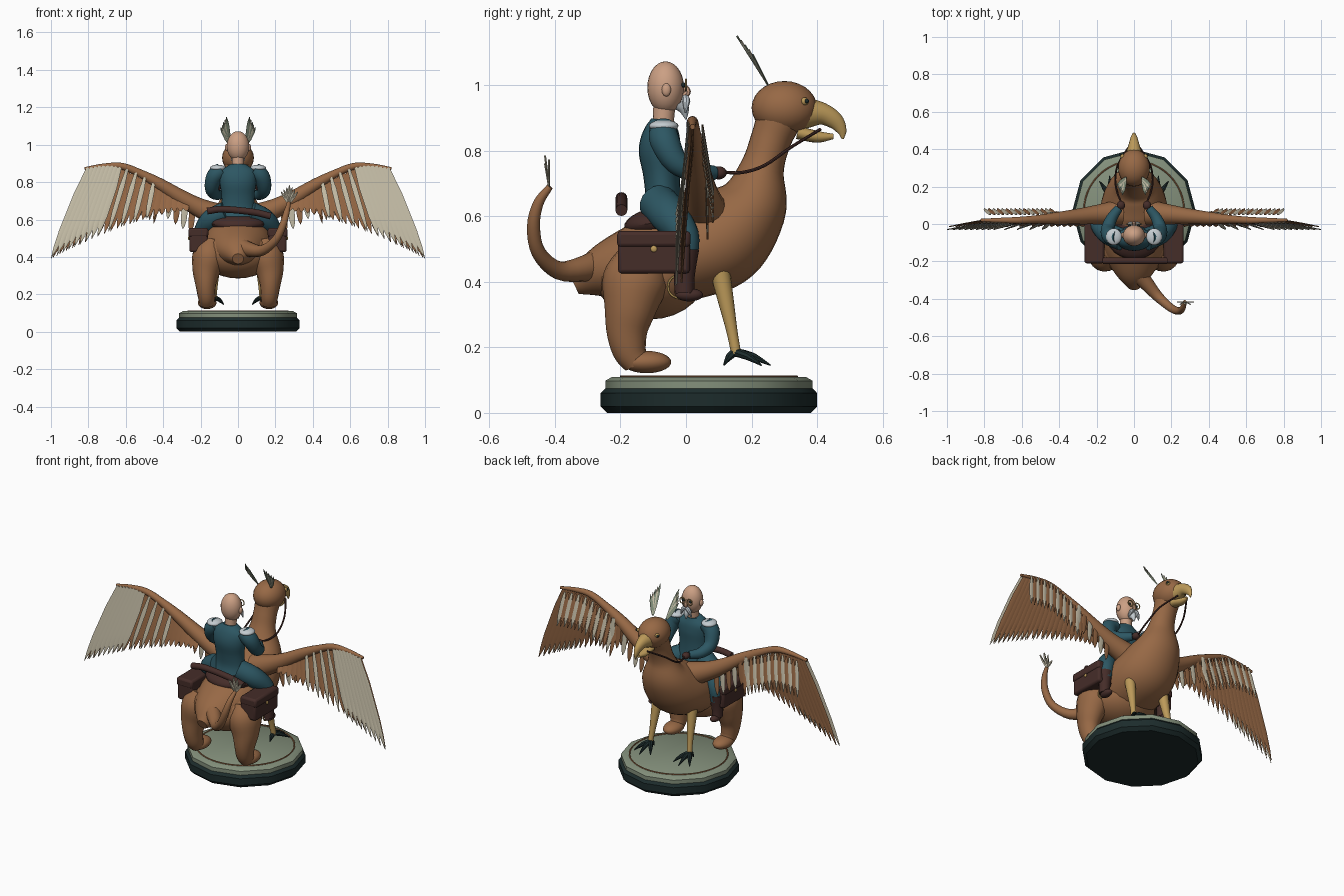
import bpy, bmesh, math
from mathutils import Vector, Matrix

cube = bpy.data.objects.get("Cube")
if cube:
    bpy.data.objects.remove(cube, do_unlink=True)


def material(name, r, g, b):
    m = bpy.data.materials.new(name)
    m.use_nodes = True
    m.diffuse_color = (r, g, b, 1)
    m.node_tree.nodes["Principled BSDF"].inputs["Base Color"].default_value = (r, g, b, 1)
    return m


BROWN = material("brown hide", .31, .14, .06)
LEATHER = material("dark leather", .06, .026, .022)
TEAL = material("teal cloth", .026, .095, .125)
SKIN = material("skin", .60, .35, .23)
CREAM = material("cream feather", .58, .53, .40)
DARK = material("dark slate", .012, .025, .025)
SAGE = material("sage stone", .23, .28, .20)
GOLD = material("horn yellow", .50, .32, .10)
SILVER = material("silver", .55, .60, .63)

X, Y, Z = Vector((1, 0, 0)), Vector((0, 1, 0)), Vector((0, 0, 1))


def smooth_path(pts, sub):
    """Catmull-Rom resampling of points that carry position and two radii."""
    v = [Vector(p) for p in pts]
    v = [v[0] * 2 - v[1]] + v + [v[-1] * 2 - v[-2]]
    out = []
    for a, b, c, d in zip(v, v[1:], v[2:], v[3:]):
        for k in range(sub):
            t = k / sub
            out.append((b * 2 + (c - a) * t + (a * 2 - b * 5 + c * 4 - d) * t * t
                        + (b * 3 - a - c * 3 + d) * t ** 3) * .5)
    return out + [v[-2]]


def loft(bm, pts, ref=X, n=16, sub=4, index=0):
    """Tube through (x, y, z, side radius, other radius)."""
    pts = smooth_path([p if len(p) == 5 else (*p, p[3]) for p in pts], sub)
    pos = [Vector(p[:3]) for p in pts]
    rings = []
    for i, p in enumerate(pts):
        t = (pos[min(i + 1, len(pos) - 1)] - pos[max(i - 1, 0)]).normalized()
        side = (ref - t * ref.dot(t)).normalized()
        up = side.cross(t)
        rings.append([bm.verts.new(pos[i] + side * p[3] * math.cos(a) + up * p[4] * math.sin(a))
                      for a in (math.tau * k / n for k in range(n))])
    faces = [bm.faces.new((r[k], r[(k + 1) % n], s[(k + 1) % n], s[k]))
             for r, s in zip(rings, rings[1:]) for k in range(n)]
    faces += [bm.faces.new(rings[0]), bm.faces.new(rings[-1])]
    for f in faces:
        f.material_index = index


def feather(bm, base, tip, width, index=0):
    base, tip = Vector(base), Vector(tip)
    shape = ((0, .5), (.3, 1), (.7, .9), (.88, .55), (1, .04))
    loft(bm, [(*base.lerp(tip, t), width * w, .003) for t, w in shape], n=4, sub=1, index=index)


def finish(bm, name, *mats):
    bmesh.ops.recalc_face_normals(bm, faces=bm.faces)
    me = bpy.data.meshes.new(name)
    bm.to_mesh(me)
    bm.free()
    for m in mats:
        me.materials.append(m)
    ob = bpy.data.objects.new(name, me)
    bpy.context.collection.objects.link(ob)
    return ob


def tube(name, mat, pts, **kw):
    bm = bmesh.new()
    loft(bm, pts, **kw)
    return finish(bm, name, mat)


def ball(name, mat, loc, size, tilt=0):
    bm = bmesh.new()
    m = Matrix.Translation(loc) @ Matrix.Rotation(tilt, 4, 'X') @ Matrix.Diagonal((*size, 1))
    bmesh.ops.create_uvsphere(bm, u_segments=24, v_segments=14, radius=1, matrix=m)
    return finish(bm, name, mat)


def box(name, mat, loc, size, bevel):
    bm = bmesh.new()
    bmesh.ops.create_cube(bm, size=1, matrix=Matrix.Translation(loc) @ Matrix.Diagonal((*size, 1)))
    ob = finish(bm, name, mat)
    mod = ob.modifiers.new("bevel", 'BEVEL')
    mod.width, mod.segments = bevel, 2
    return ob


def ring(name, mat, loc, radius, thick, n=24, rot=(0, 0, 0)):
    bpy.ops.mesh.primitive_torus_add(location=loc, rotation=rot, major_radius=radius,
                                     minor_radius=thick, major_segments=n, minor_segments=6)
    bpy.context.object.name = name
    bpy.context.object.data.materials.append(mat)


# Display base: twelve-sided stepped disc with an inlaid ring
def disc(name, mat, profile):
    tube(name, mat, [(0, .07, z, r) for r, z in profile], n=12, sub=1)


disc("base_plinth", DARK, [(.31, 0), (.33, .02), (.33, .06), (.315, .076)])
disc("base_top", SAGE, [(.316, .075), (.316, .098), (.295, .11)])
ring("base_ring", BROWN, (0, .07, .111), .268, .004, 48)

# Beast body, neck and head
tube("body", BROWN, [(0, -.34, .39, .03), (0, -.25, .43, .11, .085), (0, -.12, .46, .17, .13),
                     (0, .01, .49, .185, .145), (0, .115, .54, .175, .15), (0, .20, .635, .135, .112),
                     (0, .232, .745, .078, .068), (0, .258, .83, .066, .062), (0, .285, .90, .07, .07)],
     n=28, sub=6)
ball("haunch", BROWN, (0, -.11, .42), (.20, .17, .135))
ball("beast_head", BROWN, (0, .30, .93), (.085, .10, .082))
tube("upper_beak", GOLD, [(0, .36, .915, .05), (0, .415, .912, .032, .034), (0, .455, .89, .02, .026),
                          (0, .475, .86, .01, .015), (0, .478, .835, .003)])
tube("lower_beak", GOLD, [(0, .34, .855, .03, .02), (0, .40, .842, .024, .018), (0, .45, .843, .008)])

# Tail and feathered tuft
tube("tail", BROWN, [(0, -.25, .46, .05), (.06, -.31, .44, .04), (.13, -.39, .435, .028),
                     (.20, -.45, .49, .022), (.24, -.465, .57, .02), (.26, -.45, .64, .016),
                     (.272, -.415, .69, .01)], ref=Vector((.85, .5, 0)))
bm = bmesh.new()
for k in range(-3, 4):
    feather(bm, (.272, -.417, .685), (.275 + k * .015, -.43 + k % 2 * .012, .785 - abs(k) * .012), .008)
finish(bm, "tail_tuft", CREAM)

ARM = [(.08, .06, .61, .07), (.20, .05, .66, .052), (.30, .04, .715, .042), (.42, .03, .79, .032),
       (.52, .025, .845, .022), (.62, .02, .885, .018), (.72, .02, .886, .013), (.82, .02, .872, .008)]
ARM_SAMPLES = smooth_path(ARM, 8)


def arm_height(x):
    return min(ARM_SAMPLES, key=lambda p: abs(p[0] - x))[2]


def wing_row(bm, s, count, lo, hi, y, width, index):
    """Flight feathers fanning out from the wing arm."""
    for k in range(count):
        t = lo + (hi - lo) * k / (count - 1)
        x = .30 + .50 * t
        feather(bm, (s * x, y + .015, arm_height(x)),
                (s * (.27 + .73 * t), y - .022, .645 - .255 * t ** 1.5), width, index)


for s, side in ((1, "left"), (-1, "right")):
    def m(*pts):
        return [(s * p[0], *p[1:]) for p in pts]

    # Wing
    tube(side + "_wing_arm", BROWN, m(*ARM), ref=Y)
    bm = bmesh.new()
    wing_row(bm, s, 22, 0, .985, .008, .02, 0)
    wing_row(bm, s, 9, .66, 1, -.008, .02, 1)
    wing_row(bm, s, 4, .3, .58, -.008, .014, 1)
    finish(bm, side + "_flight_feathers", BROWN, CREAM)
    bm = bmesh.new()
    for k in range(16):
        x = .42 + .35 * k / 15
        z = arm_height(x) - .01
        feather(bm, (s * x, .05, z), (s * (x + .03), .083, z - .20), .013, k % 2)
    for k in range(6):
        x = .24 + .2 * k / 5
        z = arm_height(x)
        feather(bm, (s * x, .06, z), (s * (x + .015), .066, z - .15), .017, k % 2)
    finish(bm, side + "_covert_feathers", BROWN, CREAM)

    # Hind leg and paw
    tube(side + "_hind_leg", BROWN, m((.14, -.13, .47, .07, .08), (.155, -.155, .40, .09, .10),
         (.17, -.17, .32, .073, .08), (.172, -.18, .25, .055, .063), (.168, -.172, .19, .047, .052),
         (.165, -.15, .15, .04, .04)))
    ball(side + "_paw", BROWN, (s * .165, -.12, .155), (.05, .075, .034))

    # Foreleg and talons
    tube(side + "_foreleg", GOLD, m((.115, .10, .45, .032), (.12, .122, .34, .024),
         (.125, .14, .25, .017), (.13, .153, .18, .015)))
    for k, (dx, dy) in enumerate(((-.055, .08), (0, .108), (.055, .08), (0, -.035))):
        tube(f"{side}_talon_{k}", DARK, m((.13, .15, .185, .013), (.13 + dx * .5, .15 + dy * .5, .172, .012),
             (.13 + dx, .15 + dy, .145, .002)), ref=Vector((.8, -.6 if dx > 0 else .6, 0)), n=8, sub=2)

    # Beast eye and feathered ear
    ball(side + "_beast_eye", GOLD, (s * .062, .362, .95), (.012, .012, .012))
    ball(side + "_beast_pupil", DARK, (s * .07, .368, .951), (.007, .007, .007))
    bm = bmesh.new()
    for k in range(5):
        feather(bm, (s * .045, .25, 1.0), (s * (.062 + .008 * k), .155 + .012 * k, 1.15 - .014 * k), .011, k % 2)
    finish(bm, side + "_ear", SAGE, CREAM)

    # Rider limbs
    tube(side + "_arm", TEAL, m((.085, -.07, .865, .042), (.125, -.065, .83, .045), (.14, -.03, .765, .037),
         (.12, .03, .735, .03), (.08, .085, .732, .022)), ref=Vector((1, .4, .2)))
    ball(side + "_glove", LEATHER, (s * .07, .10, .732), (.022, .024, .02))
    ball(side + "_epaulette", SILVER, (s * .108, -.068, .875), (.042, .045, .018))
    tube(side + "_trouser_leg", TEAL, m((.06, -.085, .64, .06), (.14, -.05, .60, .058),
         (.19, -.005, .54, .045), (.205, .0, .46, .034)), ref=Vector((.5, 1, 0)))
    tube(side + "_boot", LEATHER, m((.205, 0, .50, .04), (.205, -.005, .42, .032), (.205, -.005, .365, .03)))
    ball(side + "_boot_toe", LEATHER, (s * .205, .01, .36), (.024, .042, .02))
    ring(side + "_stirrup", GOLD, (s * .205, -.02, .385), .035, .004, rot=(0, math.pi / 2, 0))

    # Rider face details
    ring(side + "_spectacle", GOLD, (s * .024, .0, 1.0), .017, .003, 16, (math.pi / 2, 0, 0))
    ball(side + "_rider_eye", DARK, (s * .024, -.008, 1.0), (.008, .006, .008))
    ball(side + "_rider_ear", SKIN, (s * .06, -.06, .985), (.01, .014, .02))
    tube(side + "_moustache", SILVER, m((0, -.003, .963, .01), (.02, .001, .95, .012),
         (.035, -.002, .915, .003)), ref=Y, n=8)

    # Saddlebag and rein
    box(side + "_saddlebag", LEATHER, (s * .21, -.098, .488), (.10, .22, .126), .012)
    box(side + "_bag_flap", LEATHER, (s * .212, -.098, .53), (.106, .224, .05), .012)
    ball(side + "_buckle", GOLD, (s * .263, -.098, .50), (.005, .01, .01))
    tube(side + "_rein", LEATHER, m((.06, .10, .735, .005), (.09, .17, .733, .005), (.10, .24, .755, .005),
         (.085, .32, .81, .005), (.03, .41, .865, .005)), ref=Z, n=8)

# Rider body
tube("rider_torso", TEAL, [(0, -.07, .60, .105, .07), (0, -.07, .66, .09, .055), (0, -.075, .73, .088, .056),
                           (0, -.08, .80, .098, .064), (0, -.075, .855, .095, .055),
                           (0, -.07, .893, .045, .036)], n=24)
tube("rider_neck", SKIN, [(0, -.07, .88, .032), (0, -.065, .95, .034)])
ball("rider_head", SKIN, (0, -.062, .992), (.06, .056, .08))
tube("rider_nose", SKIN, [(0, -.012, 1.005, .006), (0, .004, .98, .011), (0, -.008, .966, .008)], n=8)
tube("beard", SILVER, [(0, -.02, .945, .024), (0, -.006, .925, .016), (0, .0, .895, .002)])

# Saddle and bedroll
ball("saddle", LEATHER, (0, -.06, .585), (.15, .13, .05), .15)
tube("bedroll", LEATHER, [(-.165, -.197, .645, .018), (-.08, -.197, .655, .018), (.08, -.197, .64, .018),
                          (.175, -.197, .618, .018)], ref=Y)

# Smooth shading that keeps hard edges
for ob in bpy.context.scene.objects:
    ob.select_set(ob.type == 'MESH')
    if ob.type == 'MESH':
        bpy.context.view_layer.objects.active = ob
bpy.ops.object.shade_smooth_by_angle(angle=math.radians(35))
